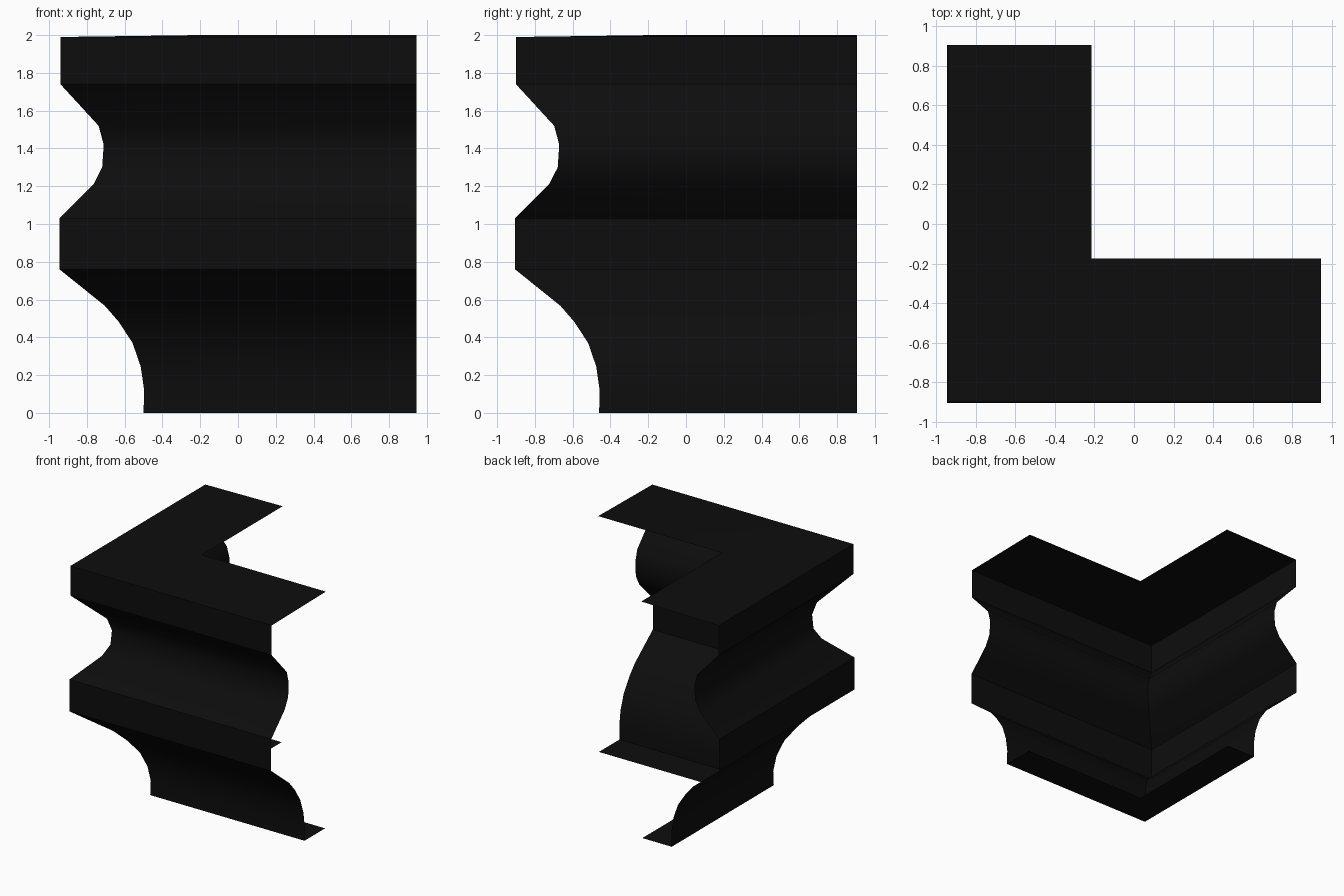
import bpy
import bmesh
import math

cube = bpy.data.objects.get("Cube")
if cube:
    bpy.data.objects.remove(cube, do_unlink=True)

HALF_X, HALF_Y = 0.945, 0.905

# Moulding profile from top back edge to bottom back edge: (inset, height)
PROFILE = [
    (0.73, 2.0), (0.005, 1.99), (0.005, 1.74),
    (0.207, 1.52), (0.234, 1.42), (0.226, 1.30), (0.18, 1.21),
    (0, 1.03), (0, 0.76),
    (0.24, 0.567), (0.313, 0.483), (0.387, 0.37), (0.43, 0.245), (0.448, 0.12),
    (0.445, 0), (0.72, 0),
]

# Near-black paint
paint = bpy.data.materials.new("black_paint")
paint.use_nodes = True
colour = (0.004, 0.004, 0.004, 1)
paint.diffuse_color = colour
paint.node_tree.nodes["Principled BSDF"].inputs["Base Color"].default_value = colour


def section(inset, z):
    """Side arm end, mitred corner and front arm end for one profile point."""
    x, y = inset - HALF_X, inset - HALF_Y
    return [(x, HALF_Y, z), (x, y, z), (HALF_X, y, z)]


# Open moulding shell swept round the corner
bm = bmesh.new()
rows = [[bm.verts.new(p) for p in section(*point)] for point in PROFILE]
for upper, lower in zip(rows, rows[1:]):
    for i in range(2):
        bm.faces.new((upper[i], lower[i], lower[i + 1], upper[i + 1]))
mesh = bpy.data.meshes.new("corner_moulding")
bm.to_mesh(mesh)
bm.free()
mesh.materials.append(paint)

moulding = bpy.data.objects.new("corner_moulding", mesh)
bpy.context.collection.objects.link(moulding)
bpy.context.view_layer.objects.active = moulding
moulding.select_set(True)
bpy.ops.object.shade_smooth_by_angle(angle=math.radians(35))
